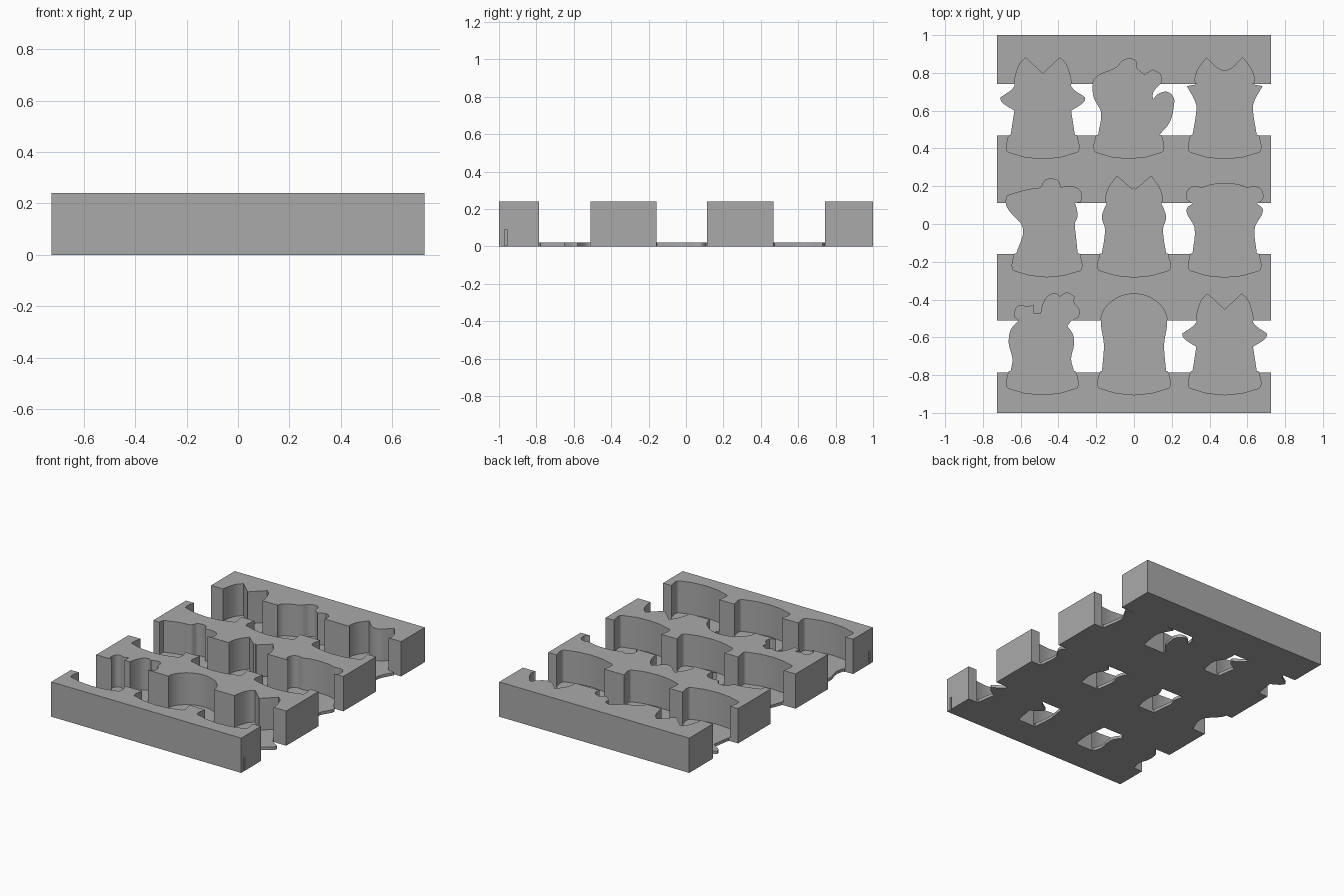
import bpy
import bmesh
from mathutils import Vector

default_cube = bpy.data.objects.get("Cube")
if default_cube:
    bpy.data.objects.remove(default_cube, do_unlink=True)

HALF_WIDTH = 0.725
HEIGHT = 0.24
FLOOR = 0.02
COLUMNS = {"left": -0.483, "middle": 0.0, "right": 0.48}
ROWS = {"back": 0.38, "centre": -0.247, "front": -0.87}

grey = bpy.data.materials.new("plain grey")
grey.use_nodes = True
grey.diffuse_color = (0.4, 0.4, 0.4, 1)
grey.node_tree.nodes["Principled BSDF"].inputs["Base Color"].default_value = (0.4, 0.4, 0.4, 1)


def smooth_outline(points, steps=4):
    """Round a closed outline, leaving its sharp corners sharp."""
    points = [Vector(p) / 100 for p in points]
    count = len(points)
    tangents = []
    for i, point in enumerate(points):
        before = (point - points[i - 1]).normalized()
        after = (points[(i + 1) % count] - point).normalized()
        sharp = before.dot(after) < 0.55
        tangents.append(None if sharp else (before + after).normalized())
    outline = []
    for i, start in enumerate(points):
        j = (i + 1) % count
        chord = points[j] - start
        size = chord.length
        leave = chord if tangents[i] is None else tangents[i] * size
        arrive = chord if tangents[j] is None else tangents[j] * size
        for step in range(steps):
            t = step / steps
            ease = t * t * (3 - 2 * t)
            outline.append(start + chord * ease + leave * t * (1 - t) ** 2
                           - arrive * t * t * (1 - t))
    return outline


def foot(edge, side):
    """Flared foot on one side, from the ground up to the shaft."""
    return [(edge - side, 0), (edge, 1), (edge - side, 9), (edge - 2 * side, 9.2)]


def symmetric(upper):
    """Full outline from the right half, listed from shaft to crown."""
    right = foot(19, 1) + upper
    left = [(-x, y) for x, y in reversed(right) if x > 0]
    return right + left


def lopsided(left_edge, right_edge, upper):
    """Full outline listed clockwise from the left foot to the right foot."""
    return foot(left_edge, -1) + upper + foot(right_edge, 1)[::-1]


# Figure outlines, in hundredths from the middle of the foot
eared_winged = symmetric([(15, 22), (22, 27), (22.5, 29), (15, 35), (15, 37),
                          (14, 42), (12, 47), (9, 50), (0, 41.5)])
eared_collared = symmetric([(15, 22), (15, 25), (20, 35), (14.5, 36), (15.5, 37),
                            (14.5, 43), (12, 47), (9.5, 50), (2, 43.5)])
eared_plain = symmetric([(15.5, 19), (15.5, 23), (17, 28), (15.5, 33.5), (14.5, 35.5),
                         (15, 38), (13, 44.5), (9, 50), (1, 43), (0, 44)])
wide_headed = symmetric([(16, 23), (17.5, 26), (20, 30.5), (20, 33), (17, 35.5),
                         (20, 38), (19.5, 42.5), (16.5, 44.5), (12, 44), (7, 45.5), (0, 46)])
domed = symmetric([(16, 20), (16, 24), (17.5, 34), (17, 39), (14, 44), (7.5, 48.5), (0, 50)])
tailed = lopsided(-21, 15.5, [
    (-17.5, 21.5), (-21, 28), (-22, 34), (-21, 38.5), (-18, 41), (-9, 45), (-6.5, 48),
    (-2, 49.5), (1, 48), (1.5, 44.5), (5.5, 41), (10, 43.5), (13.5, 41.5), (14.5, 37.5),
    (11, 33), (10, 31), (10, 28), (13, 31), (17.5, 32), (21, 29), (21, 24), (19, 16)])
capped = lopsided(-16, 20.5, [
    (-10.5, 22.5), (-18, 32), (-19.5, 35), (-19, 39.5), (-13, 41.5), (-7, 43), (-1, 44),
    (1, 47.5), (4, 48.5), (8, 47.5), (9.5, 44), (15, 44.5), (19, 43), (20.5, 40),
    (20, 36.5), (17, 36), (18, 32.5), (18.5, 29), (17, 25), (17.5, 19)])
tufted = lopsided(-19, 18.5, [
    (-16, 15.5), (-18, 23.5), (-17, 31), (-12.5, 36), (-15, 38), (-14, 42.5), (-11, 44),
    (-9, 43), (-5, 44), (-5, 39.5), (-1, 39.5), (0, 44), (3, 49), (7, 50), (9, 48.5),
    (13, 50.5), (16.5, 48.5), (16.5, 45), (19, 42), (19, 38), (15.5, 36), (13, 33),
    (16, 28.5), (16.5, 23), (15, 15.5)])

LAYOUT = {
    "back": (eared_winged, tailed, eared_collared),
    "centre": (capped, eared_plain, wide_headed),
    "front": (tufted, domed, eared_winged),
}


def finish(name, bm):
    bmesh.ops.recalc_face_normals(bm, faces=bm.faces)
    mesh = bpy.data.meshes.new(name)
    bm.to_mesh(mesh)
    bm.free()
    mesh.materials.append(grey)
    obj = bpy.data.objects.new(name, mesh)
    bpy.context.collection.objects.link(obj)
    return obj


def figures(name, bottom, top):
    """All nine figures as upright prisms between two heights."""
    bm = bmesh.new()
    for row, outlines in LAYOUT.items():
        for x, outline in zip(COLUMNS.values(), outlines):
            ring = [bm.verts.new((x + p.x, ROWS[row] + p.y, bottom))
                    for p in smooth_outline(outline)]
            face = bm.faces.new(ring)
            raised = bmesh.ops.extrude_face_region(bm, geom=[face])["geom"]
            bmesh.ops.translate(bm, vec=(0, 0, top - bottom),
                                verts=[v for v in raised if isinstance(v, bmesh.types.BMVert)])
    return finish(name, bm)


def blocks(name, bounds):
    """Boxes given as pairs of opposite corners."""
    bm = bmesh.new()
    for low, high in bounds:
        low, high = Vector(low), Vector(high)
        verts = bmesh.ops.create_cube(bm, size=1)["verts"]
        bmesh.ops.scale(bm, vec=high - low, verts=verts)
        bmesh.ops.translate(bm, vec=(low + high) / 2, verts=verts)
    return finish(name, bm)


def combine(target, other, operation):
    modifier = target.modifiers.new(operation.lower(), "BOOLEAN")
    modifier.operation = operation
    modifier.solver = "EXACT"
    modifier.object = other
    other.hide_render = True
    bpy.ops.object.select_all(action="DESELECT")
    bpy.context.view_layer.objects.active = target
    target.select_set(True)
    bpy.ops.object.modifier_apply(modifier=modifier.name)
    bpy.data.objects.remove(other, do_unlink=True)


# Four cross bars
spans = [(-1, -0.785), (-0.51, -0.158), (0.112, 0.468), (0.742, 1)]
tray = blocks("holder_tray", [((-HALF_WIDTH, a, 0), (HALF_WIDTH, b, HEIGHT)) for a, b in spans])

# Pockets, then the thin floors that bridge the gaps
combine(tray, figures("pocket_cutter", FLOOR, HEIGHT + 0.1), "DIFFERENCE")
combine(tray, figures("pocket_floors", 0, FLOOR), "UNION")

# Small slot in each end of the front bar
slots = [((side * HALF_WIDTH - 0.012, -0.97, 0.005), (side * HALF_WIDTH + 0.012, -0.957, 0.09))
         for side in (-1, 1)]
combine(tray, blocks("slot_cutter", slots), "DIFFERENCE")

bpy.ops.object.shade_smooth_by_angle(angle=0.5)
